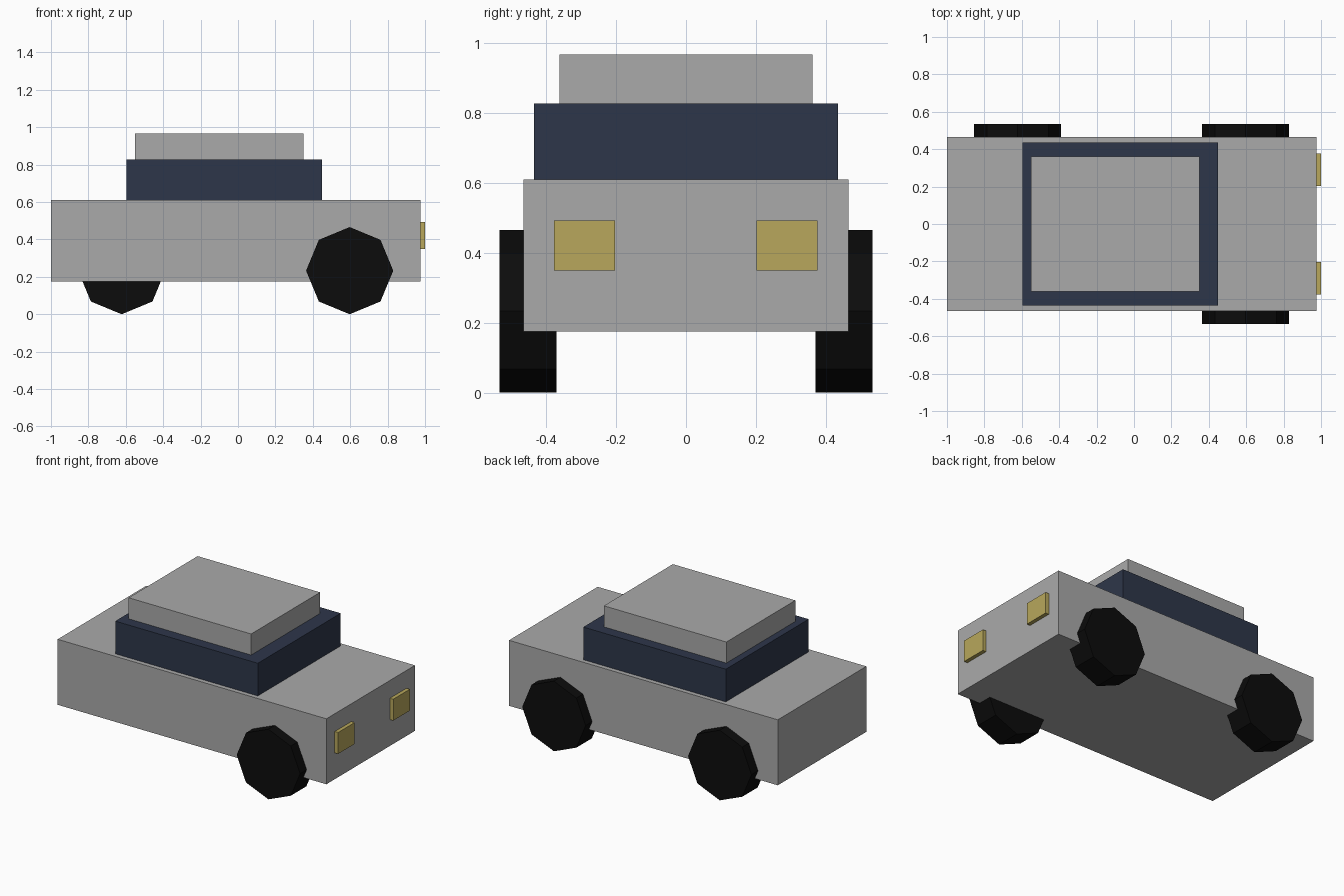
import bpy
import math

cube = bpy.data.objects.get("Cube")
if cube:
    bpy.data.objects.remove(cube, do_unlink=True)


def material(name, colour):
    mat = bpy.data.materials.new(name)
    mat.use_nodes = True
    mat.diffuse_color = (*colour, 1)
    mat.node_tree.nodes["Principled BSDF"].inputs["Base Color"].default_value = (*colour, 1)
    return mat


grey = material("grey paint", (0.4, 0.4, 0.4))
navy = material("navy glass", (0.027, 0.037, 0.068))
black = material("black rubber", (0.0035, 0.0035, 0.0035))
yellow = material("yellow lamp", (0.48, 0.39, 0.107))


def box(name, low, high, mat):
    centre = [(a + b) / 2 for a, b in zip(low, high)]
    bpy.ops.mesh.primitive_cube_add(size=1, location=centre)
    obj = bpy.context.object
    obj.name = name
    obj.scale = [b - a for a, b in zip(low, high)]
    bpy.ops.object.transform_apply(location=False, rotation=False, scale=True)
    obj.data.materials.append(mat)


def wheel(name, x, y):
    radius = 0.233
    bpy.ops.mesh.primitive_cylinder_add(vertices=8, radius=radius, depth=0.163,
                                        location=(x, y, radius),
                                        rotation=(math.pi / 2, 0, 0))
    obj = bpy.context.object
    obj.name = name
    obj.data.materials.append(black)


# Body, cabin and roof
box("body", (-1, -0.465, 0.175), (0.975, 0.465, 0.61), grey)
box("cabin", (-0.597, -0.435, 0.61), (0.45, 0.435, 0.827), navy)
box("roof", (-0.55, -0.362, 0.827), (0.35, 0.362, 0.967), grey)

# Headlights on the nose
for side, y in (("right", -0.29), ("left", 0.289)):
    box(side + "_headlight", (0.975, y - 0.087, 0.35), (1, y + 0.087, 0.492), yellow)

# Three wheels: a pair at the nose and one at the tail
wheel("nose_wheel_near", 0.597, -0.452)
wheel("nose_wheel_far", 0.597, 0.452)
wheel("tail_wheel_far", -0.622, 0.452)
